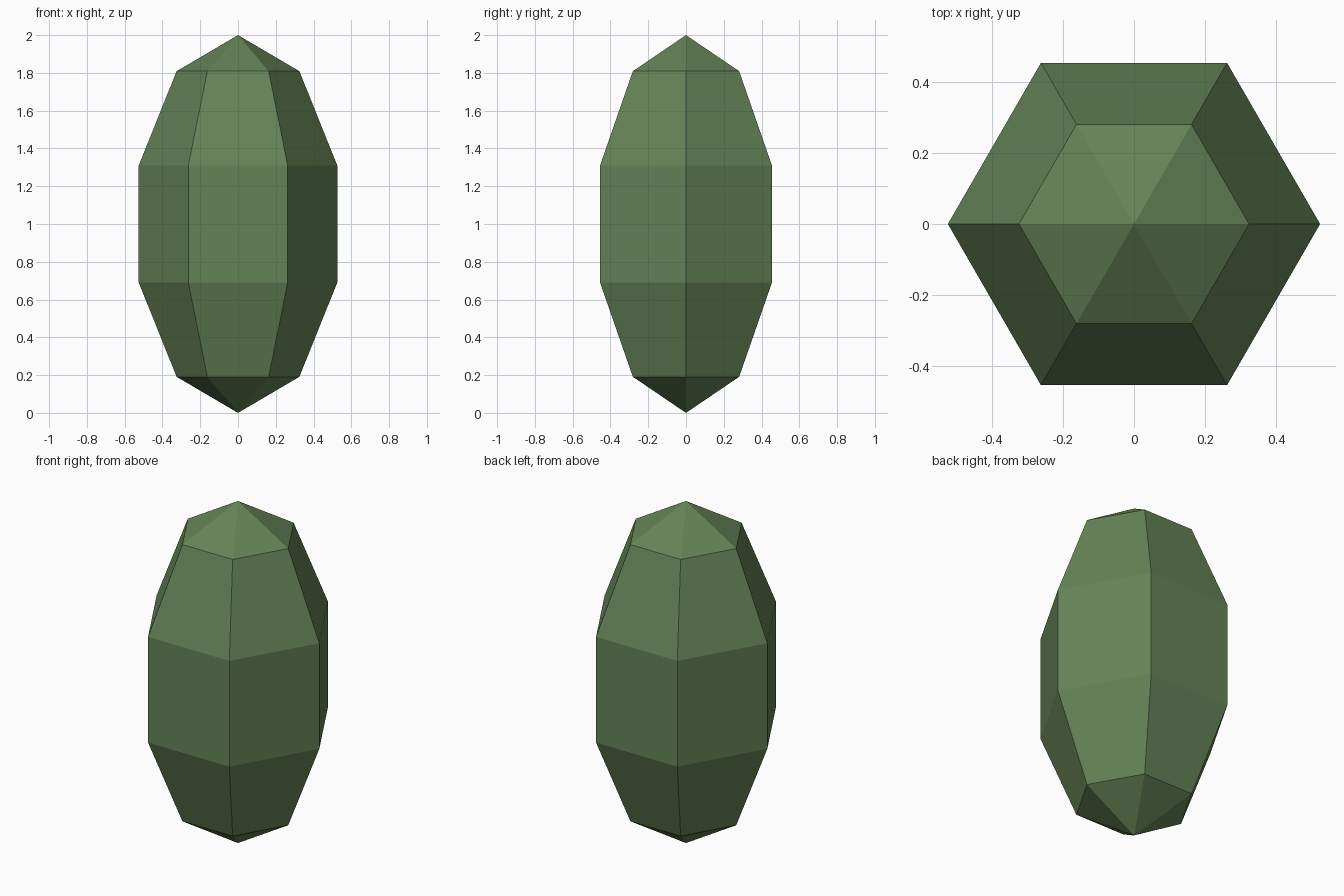
import bpy
import bmesh
from math import sin, cos, pi

SIDES, BANDS = 6, 5
RADIUS, HALF_HEIGHT = 0.553, 1.0

cube = bpy.data.objects.get("Cube")
if cube:
    bpy.data.objects.remove(cube, do_unlink=True)

# Muted leaf green
green = bpy.data.materials.new("leaf_green")
green.use_nodes = True
colour = (0.13, 0.23, 0.095, 1)
green.diffuse_color = colour
bsdf = next(n for n in green.node_tree.nodes if n.type == 'BSDF_PRINCIPLED')
bsdf.inputs["Base Color"].default_value = colour
bsdf.inputs["Roughness"].default_value = 0.9

# Hexagonal faceted pod: rings between two pointed poles
bm = bmesh.new()
bottom = bm.verts.new((0, 0, 0))
top = bm.verts.new((0, 0, 2 * HALF_HEIGHT))
rings = []
for band in range(1, BANDS):
    lat = pi * band / BANDS
    r, z = RADIUS * sin(lat), HALF_HEIGHT * (1 - cos(lat))
    rings.append([bm.verts.new((r * cos(2 * pi * i / SIDES),
                                r * sin(2 * pi * i / SIDES), z))
                  for i in range(SIDES)])

for i in range(SIDES):
    j = (i + 1) % SIDES
    bm.faces.new((bottom, rings[0][j], rings[0][i]))
    for low, high in zip(rings, rings[1:]):
        bm.faces.new((low[i], low[j], high[j], high[i]))
    bm.faces.new((rings[-1][i], rings[-1][j], top))

mesh = bpy.data.meshes.new("faceted_pod")
bm.to_mesh(mesh)
bm.free()
mesh.materials.append(green)
pod = bpy.data.objects.new("faceted_pod", mesh)
bpy.context.collection.objects.link(pod)
